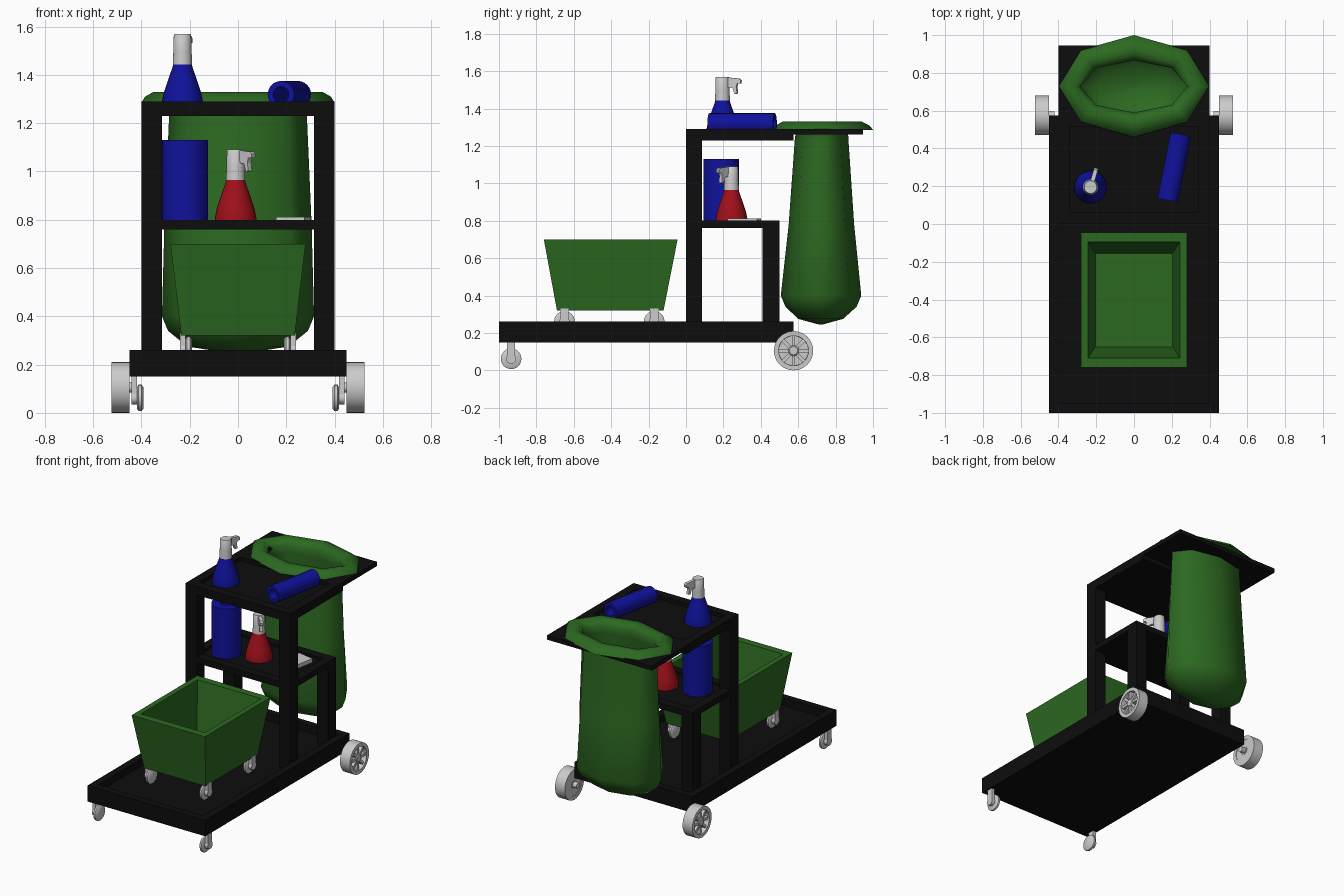
import bpy, bmesh
from math import pi, cos, sin, atan2, radians
from mathutils import Matrix, Vector

if "Cube" in bpy.data.objects:
    bpy.data.objects.remove(bpy.data.objects["Cube"])


def material(name, rgb):
    m = bpy.data.materials.new(name)
    m.diffuse_color = (*rgb, 1)
    m.use_nodes = True
    m.node_tree.nodes["Principled BSDF"].inputs["Base Color"].default_value = m.diffuse_color
    return m


BLACK = material("black", (0.004, 0.004, 0.004))
GREEN = material("green", (0.025, 0.14, 0.015))
BLUE = material("blue", (0.005, 0.006, 0.33))
RED = material("red", (0.35, 0.005, 0.01))


def finish(name, bm, mat=None, matrix=None, smooth=None):
    if matrix:
        bm.transform(matrix)
    bmesh.ops.recalc_face_normals(bm, faces=bm.faces)
    me = bpy.data.meshes.new(name)
    bm.to_mesh(me)
    bm.free()
    ob = bpy.data.objects.new(name, me)
    bpy.context.collection.objects.link(ob)
    if mat:
        me.materials.append(mat)
    if smooth:
        bpy.ops.object.select_all(action='DESELECT')
        ob.select_set(True)
        bpy.context.view_layer.objects.active = ob
        bpy.ops.object.shade_smooth_by_angle(angle=radians(smooth))
    return ob


def loft(rings, loop=False, caps=(False, False)):
    bm = bmesh.new()
    vs = [[bm.verts.new(p) for p in r] for r in rings]
    n = len(vs[0])
    for a, b in zip(vs, vs[1:] + ([vs[0]] if loop else [])):
        for i in range(n):
            j = (i + 1) % n
            bm.faces.new((a[i], a[j], b[j], b[i]))
    if caps[0]:
        bm.faces.new(vs[0])
    if caps[1]:
        bm.faces.new(vs[-1])
    return bm


def ellipse(rx, ry, cy, z, n=8):
    return [(rx * cos(2 * pi * i / n), cy + ry * sin(2 * pi * i / n), z) for i in range(n)]


def lathe(name, profile, mat=None, matrix=None, n=24, loop=False):
    bm = loft([ellipse(r, r, 0, z, n) for r, z in profile], loop, (not loop, not loop))
    return finish(name, bm, mat, matrix, 40)


def box_bm(x0, x1, y0, y1, z0, z1):
    bm = bmesh.new()
    bmesh.ops.create_cube(bm, size=1)
    bm.transform(Matrix.Translation(((x0 + x1) / 2, (y0 + y1) / 2, (z0 + z1) / 2))
                 @ Matrix.Diagonal((x1 - x0, y1 - y0, z1 - z0, 1)))
    return bm


def box(name, *dims, mat=None, matrix=None):
    return finish(name, box_bm(*dims), mat, matrix)


def tray(name, w, y0, y1, z0, z1, rim, depth):
    """Slab with a recessed top."""
    bm = box_bm(-w, w, y0, y1, z0, z1)
    top = max(bm.faces, key=lambda f: f.calc_center_median().z)
    bmesh.ops.inset_region(bm, faces=[top], thickness=rim)
    inner = max(bm.faces, key=lambda f: (round(f.calc_center_median().z, 4), f.calc_area()))
    low = bmesh.ops.extrude_discrete_faces(bm, faces=[inner])["faces"][0]
    bmesh.ops.translate(bm, verts=low.verts, vec=(0, 0, -depth))
    finish(name, bm, BLACK)


# frame: deck, shelves and posts
tray("base_deck", 0.45, -1.0, 0.575, 0.15, 0.26, 0.07, 0.05)
tray("middle_shelf", 0.40, 0.0, 0.50, 0.76, 0.80, 0.085, 0.015)
tray("top_shelf", 0.40, 0.0, 0.575, 1.23, 1.29, 0.085, 0.025)
for s, side in ((-1, "left"), (1, "right")):
    x0, x1 = sorted((s * 0.315, s * 0.40))
    box(side + "_front_post", x0, x1, 0, 0.085, 0.2, 1.235, mat=BLACK)
    box(side + "_rear_post", x0, x1, 0.41, 0.50, 0.2, 0.765, mat=BLACK)


# bag holder plate with an octagonal opening
def rect(z):
    c = [(1, 0), (1, 1), (0, 1), (-1, 1), (-1, 0), (-1, -1), (0, -1), (1, -1)]
    return [(0.40 * x, 0.755 + 0.19 * y, z) for x, y in c]


finish("bag_holder", loft([ellipse(0.285, 0.145, 0.725, 1.29), rect(1.29), rect(1.26),
                           ellipse(0.285, 0.145, 0.725, 1.26)], loop=True), BLACK)

# bag with rolled-over rim
bag = [(0.02, 0.01, 0.72, 0.245), (0.21, 0.12, 0.72, 0.275), (0.29, 0.19, 0.722, 0.34),
       (0.315, 0.215, 0.722, 0.40), (0.305, 0.175, 0.724, 0.78), (0.285, 0.143, 0.725, 1.24),
       (0.283, 0.138, 0.728, 1.29), (0.31, 0.165, 0.728, 1.322), (0.35, 0.21, 0.728, 1.33),
       (0.385, 0.25, 0.73, 1.31), (0.40, 0.27, 0.73, 1.286), (0.30, 0.155, 0.727, 1.29)]
finish("bag", loft([ellipse(*r) for r in bag], caps=(True, False)), GREEN, smooth=75)


# bucket
def quad(x, y0, y1, z):
    return [(-x, y0, z), (x, y0, z), (x, y1, z), (-x, y1, z)]


finish("bucket", loft([quad(0.235, -0.69, -0.12, 0.32), quad(0.28, -0.76, -0.045, 0.70),
                       quad(0.243, -0.71, -0.095, 0.70), quad(0.205, -0.65, -0.155, 0.36)],
                      caps=(True, True)), GREEN)


# casters: a wheel with a single round-ended arm outside it
def caster(name, x, y, z, top, s):
    turn = Matrix.Translation((s * x, y, z)) @ Matrix.Rotation(s * pi / 2, 4, 'Y')
    lathe(name + "_wheel", [(0.045, -0.014), (0.055, -0.006), (0.055, 0.006), (0.045, 0.012)],
          matrix=turn)
    lathe(name + "_hub", [(0.027, 0.01), (0.027, 0.036)], matrix=turn, n=16)
    a, b = sorted((s * (x + 0.012), s * (x + 0.036)))
    box(name + "_arm", a, b, y - 0.022, y + 0.022, z, top)


for s, side in ((-1, "left"), (1, "right")):
    caster(side + "_deck_caster", 0.406, -0.935, 0.062, 0.155, s)
    for y, end in ((-0.65, "front"), (-0.17, "rear")):
        caster(f"{side}_{end}_bucket_caster", 0.205, y, 0.262, 0.33, s)

    # large spoked rear wheel
    turn = Matrix.Translation((s * 0.45, 0.575, 0.105)) @ Matrix.Rotation(s * pi / 2, 4, 'Y')
    lathe(side + "_tyre", [(0.078, 0.0), (0.105, 0.0), (0.105, 0.075), (0.08, 0.075)],
          matrix=turn, n=32, loop=True)
    lathe(side + "_wheel_disc", [(0.08, 0.003), (0.08, 0.04)], matrix=turn, n=32)
    lathe(side + "_wheel_hub", [(0.028, 0.0), (0.028, 0.068), (0.022, 0.073)], matrix=turn)
    lathe(side + "_axle", [(0.02, -0.03), (0.02, 0.01)], matrix=turn, n=12)
    for k in range(8):
        box(f"{side}_spoke_{k}", 0.02, 0.083, -0.009, 0.009, 0.03, 0.066,
            matrix=turn @ Matrix.Rotation(k * pi / 4, 4, 'Z'))


# spray bottles
def spray(name, mat, x, y, z, direction):
    m = Matrix.Translation((x, y, z)) @ Matrix.Rotation(direction, 4, 'Z')
    lathe(name + "_bottle", [(0.086, 0), (0.086, 0.02), (0.078, 0.06), (0.058, 0.12),
                             (0.042, 0.165), (0.037, 0.185)], mat, m)
    lathe(name + "_head", [(0.040, 0.178), (0.038, 0.23), (0.036, 0.30), (0.033, 0.304)], matrix=m)
    outline = [(0.02, 0.302), (0.095, 0.295), (0.105, 0.285), (0.103, 0.268), (0.085, 0.268),
               (0.08, 0.25), (0.085, 0.215), (0.07, 0.213), (0.06, 0.245), (0.02, 0.25)]
    finish(name + "_trigger", loft([[(a, t, b) for a, b in outline] for t in (-0.011, 0.011)],
                                   caps=(True, True)), matrix=m)


spray("blue_spray", BLUE, -0.23, 0.195, 1.265, radians(73))
spray("red_spray", RED, -0.01, 0.243, 0.787, radians(-45))


# paper rolls
def roll(name, r, hole, length, matrix):
    lathe(name, [(r, 0), (r, length), (hole, length), (hole, 0)], BLUE, matrix, loop=True)


roll("standing_roll", 0.095, 0.04, 0.345, Matrix.Translation((-0.22, 0.188, 0.785)))
a, b = Vector((0.178, 0.125, 1.319)), Vector((0.248, 0.475, 1.319))
roll("lying_roll", 0.056, 0.033, (b - a).length,
     Matrix.Translation(a) @ (b - a).to_track_quat('Z', 'Y').to_matrix().to_4x4())

# cloth pad on the middle shelf
box("folded_cloth", -0.06, 0.06, -0.08, 0.08, 0, 0.027,
    matrix=Matrix.Translation((0.23, 0.312, 0.785)) @ Matrix.Rotation(radians(-10), 4, 'Z'))
